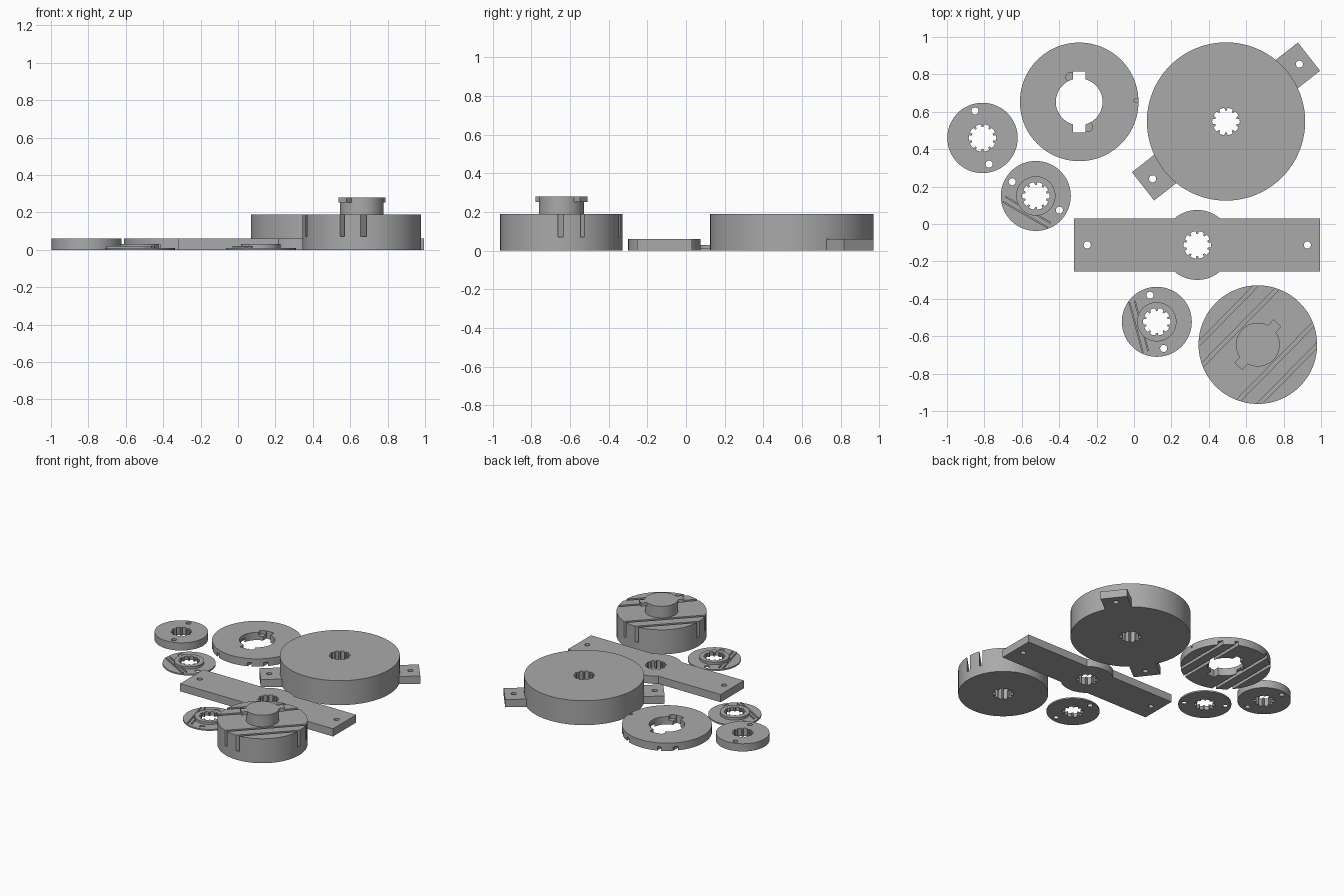
import bpy, bmesh, math
from math import sin, cos, pi, radians

if "Cube" in bpy.data.objects:
    bpy.data.objects.remove(bpy.data.objects["Cube"])

grey = bpy.data.materials.new("plain_grey")
grey.diffuse_color = (0.40, 0.40, 0.40, 1)
grey.use_nodes = True
grey.node_tree.nodes["Principled BSDF"].inputs["Base Color"].default_value = grey.diffuse_color


def prism(name, pts, z0, z1):
    """Extrude a closed outline from z0 to z1."""
    bm = bmesh.new()
    face = bm.faces.new([bm.verts.new((x, y, z0)) for x, y in pts])
    top = bmesh.ops.extrude_face_region(bm, geom=[face])
    for v in top["geom"]:
        if isinstance(v, bmesh.types.BMVert):
            v.co.z = z1
    bmesh.ops.recalc_face_normals(bm, faces=bm.faces)
    me = bpy.data.meshes.new(name)
    bm.to_mesh(me)
    bm.free()
    ob = bpy.data.objects.new(name, me)
    bpy.context.collection.objects.link(ob)
    me.materials.append(grey)
    return ob


def disc(name, c, r, z0, z1, n=96):
    return prism(name, [(c[0] + r * cos(2 * pi * i / n), c[1] + r * sin(2 * pi * i / n))
                        for i in range(n)], z0, z1)


def bar(name, c, length, width, angle, z0, z1):
    a = radians(angle)
    return prism(name, [(c[0] + u * cos(a) - v * sin(a), c[1] + u * sin(a) + v * cos(a))
                        for u, v in ((-length / 2, -width / 2), (length / 2, -width / 2),
                                     (length / 2, width / 2), (-length / 2, width / 2))], z0, z1)


def combine(ob, others, op):
    """Apply booleans and remove the helper solids."""
    for o in others:
        m = ob.modifiers.new("bool", "BOOLEAN")
        m.operation, m.solver, m.object = op, "EXACT", o
        dg = bpy.context.evaluated_depsgraph_get()
        me = bpy.data.meshes.new_from_object(ob.evaluated_get(dg))
        ob.modifiers.clear()
        ob.data = me
        bpy.data.objects.remove(o)
    return ob


def spline_hole(c, teeth=10, phase=0.0):
    """Toothed shaft hole cutter."""
    pts = []
    for i in range(teeth):
        for f, r in ((-0.32, 0.073), (0, 0.074), (0.32, 0.073), (0.38, 0.059), (0.62, 0.059)):
            a = 2 * pi * (i + f) / teeth + phase
            pts.append((c[0] + r * cos(a), c[1] + r * sin(a)))
    return prism("cutter", pts, -0.1, 0.5)


def hole(c, r=0.019):
    return disc("cutter", c, r, -0.1, 0.5, 32)


def polar(c, r, deg):
    return c[0] + r * cos(radians(deg)), c[1] + r * sin(radians(deg))


# thick small washer
c = (-0.81, 0.46)
combine(disc("small_hub_disc", c, 0.188, 0, 0.06),
        [spline_hole(c), hole((-0.85, 0.605)), hole((-0.775, 0.32))], "DIFFERENCE")

# two thin flanges with raised collar and a pair of low ribs
for name, c, pin, rib in (("flange_a", (-0.525, 0.15), 149, -30),
                          ("flange_b", (0.122, -0.523), 104.5, -75)):
    f = disc(name, c, 0.187, 0, 0.011)
    ribs = [bar("rib", polar(c, d, rib - 90), 0.28, 0.009, rib, 0.005, 0.02)
            for d in (0.085, 0.115)]
    combine(f, [disc("collar", c, 0.105, 0.005, 0.03)] + ribs, "UNION")
    combine(f, [spline_hole(c), hole(polar(c, 0.147, pin)), hole(polar(c, 0.147, pin + 180))],
            "DIFFERENCE")

# cover ring: keyed opening, detents and grooves underneath
c = (-0.293, 0.653)
ring = disc("cover_ring", c, 0.317, 0, 0.06)
cuts = [disc("cutter", c, 0.125, -0.1, 0.5),
        bar("cutter", c, 0.325, 0.066, 90, -0.1, 0.5),
        disc("cutter", (-0.338, 0.785), 0.026, 0.03, 0.5, 32),
        disc("cutter", (-0.248, 0.52), 0.026, 0.03, 0.5, 32),
        disc("cutter", (0.012, 0.66), 0.012, 0.03, 0.5, 24)]
cuts += [bar("cutter", (c[0] + d, c[1]), 1, 0.024, 90, -0.1, 0.03)
         for d in (-0.228, -0.135, 0.135, 0.228)]
combine(ring, cuts, "DIFFERENCE")

# large drum with two mounting lugs
c = (0.492, 0.548)
drum = disc("large_drum", c, 0.423, 0, 0.19, 128)
combine(drum, [bar("lugs", c, 1.126, 0.192, 38, 0, 0.06)], "UNION")
combine(drum, [spline_hole(c), hole(polar(c, 0.498, 38)), hole(polar(c, 0.498, 218))],
        "DIFFERENCE")

# flat arm with round middle
c = (0.338, -0.112)
arm = bar("flat_arm", c, 1.315, 0.285, 0, 0, 0.06)
combine(arm, [disc("middle", c, 0.187, 0, 0.06)], "UNION")
combine(arm, [spline_hole(c), hole((-0.25, -0.112)), hole((0.927, -0.112))], "DIFFERENCE")

# slotted drum with keyed post, blind shaft hole below
c = (0.662, -0.645)
slotted = disc("slotted_drum", c, 0.317, 0, 0.19)
cuts = [bar("cutter", polar(c, d, -44.5), 1, 0.021, 45.5, 0.07, 0.5)
        for d in (-0.228, -0.135, 0.135, 0.228)]
shaft = spline_hole(c)
for v in shaft.data.vertices:
    v.co.z = min(v.co.z, 0.15)
combine(slotted, cuts + [shaft], "DIFFERENCE")
combine(slotted, [disc("post", c, 0.117, 0.17, 0.28),
                  bar("keys", c, 0.312, 0.057, 48, 0.253, 0.28)], "UNION")

# smooth the round walls, keep edges crisp
for ob in bpy.context.collection.objects:
    ob.select_set(True)
    bpy.context.view_layer.objects.active = ob
bpy.ops.object.shade_smooth_by_angle(angle=radians(25))
